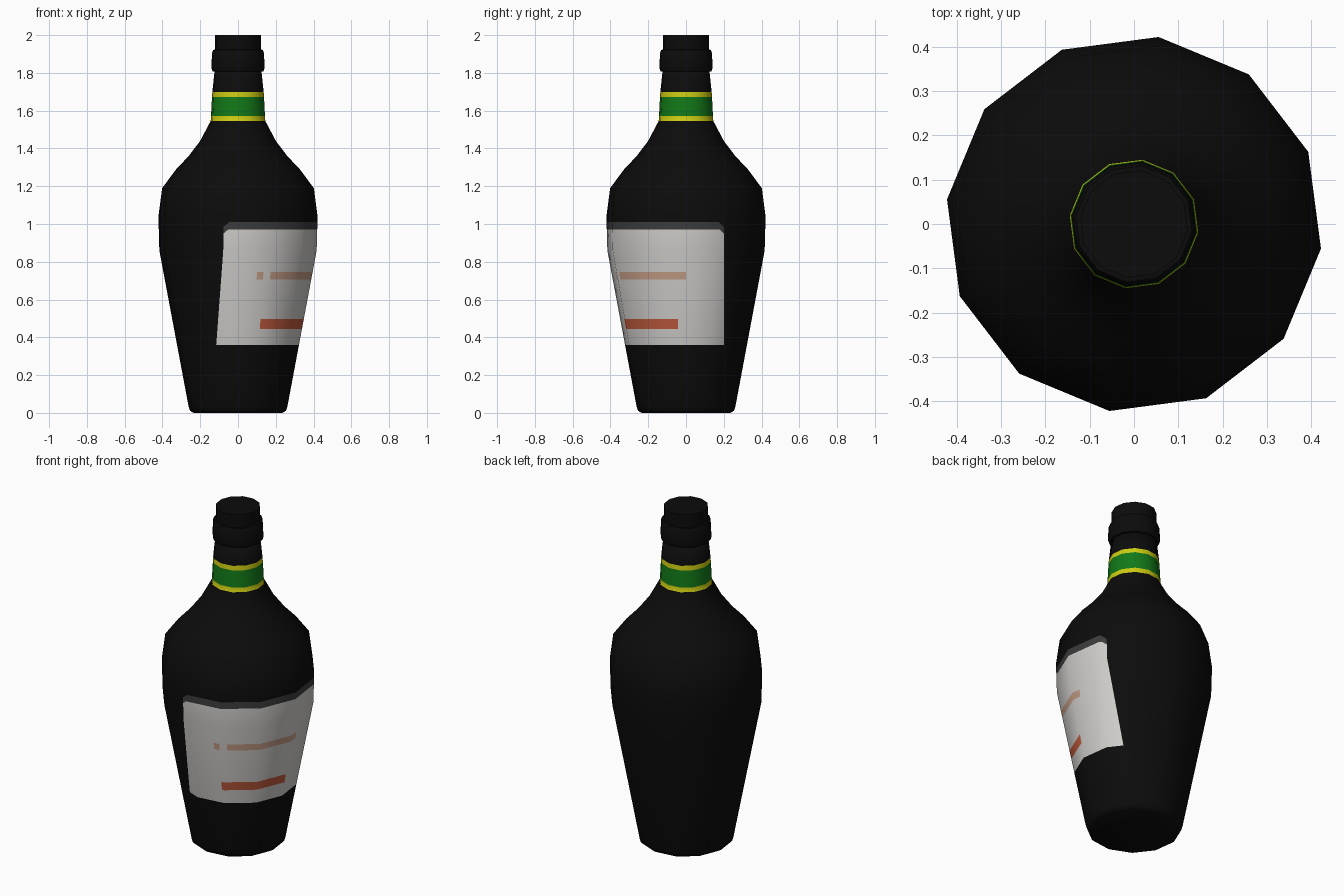
import bpy, bmesh, math
from mathutils import Vector

if "Cube" in bpy.data.objects:
    bpy.data.objects.remove(bpy.data.objects["Cube"])

SIDES, TURN = 12, math.radians(-7.5)
COLOURS = {
    "black_glass": (0.0035, 0.0035, 0.0035),
    "label_white": (0.62, 0.61, 0.59),
    "label_dark_edge": (0.045, 0.045, 0.045),
    "label_orange": (0.50, 0.10, 0.045),
    "label_tan": (0.54, 0.33, 0.235),
    "band_yellow": (0.60, 0.60, 0.006),
    "band_green": (0.006, 0.19, 0.009),
}
BLACK, WHITE, EDGE, ORANGE, TAN, YELLOW, GREEN = range(7)
mats = []
for name, c in COLOURS.items():
    m = bpy.data.materials.new(name)
    m.diffuse_color = (*c, 1)
    m.use_nodes = True
    m.node_tree.nodes["Principled BSDF"].inputs["Base Color"].default_value = m.diffuse_color
    mats.append(m)


def lathe(profile):
    """Closed 12-sided turned shape from (radius, height) pairs."""
    bm = bmesh.new()
    rings = [[bm.verts.new((r * math.cos(TURN + math.tau * i / SIDES),
                            r * math.sin(TURN + math.tau * i / SIDES), z))
              for i in range(SIDES)] for r, z in profile]
    for a, b in zip(rings, rings[1:]):
        for i in range(SIDES):
            j = (i + 1) % SIDES
            bm.faces.new((a[i], a[j], b[j], b[i]))
    bm.faces.new(rings[0][::-1])
    bm.faces.new(rings[-1])
    return bm


def finish(bm, name, angle=40):
    me = bpy.data.meshes.new(name)
    bm.to_mesh(me)
    bm.free()
    for m in mats:
        me.materials.append(m)
    me.shade_smooth()
    me.set_sharp_from_angle(angle=math.radians(angle))
    ob = bpy.data.objects.new(name, me)
    bpy.context.collection.objects.link(ob)
    return ob


def cut(bm, co, no, test):
    """Slice only the faces whose centre passes the test."""
    faces = [f for f in bm.faces if test(f.calc_center_median())]
    geom = set(faces)
    for f in faces:
        geom.update(f.edges)
        geom.update(f.verts)
    bmesh.ops.bisect_plane(bm, geom=list(geom), dist=1e-5, plane_co=co, plane_no=no)


# Bottle body with neck bands as profile rows
body = lathe([(0.237, 0), (0.257, 0.012), (0.264, 0.035), (0.42, 0.86), (0.425, 1.04),
              (0.405, 1.19), (0.33, 1.29), (0.263, 1.36), (0.202, 1.44), (0.146, 1.545),
              (0.144, 1.573), (0.139, 1.673), (0.137, 1.70), (0.124, 1.82)])

# Label outline: two upright side planes, mirrored about the label direction
AIM = Vector((math.cos(math.radians(-36)), math.sin(math.radians(-36)), 0))
SIDE = [Vector((math.cos(math.radians(a)), math.sin(math.radians(a)), 0)) for a in (90, -162)]
UP = Vector((0, 0, 1))
LOW, HIGH, WHITE_TOP, REACH = 0.36, 1.01, 0.97, 0.2
BARS = [(0.445, 0.497, -70, -7, ORANGE), (0.705, 0.745, -64, 0, TAN), (0.705, 0.745, -75, -70, TAN)]


def in_label_zone(c):
    return LOW < c.z < HIGH and c.dot(AIM) > 0


for z in (LOW, 0.445, 0.497, 0.705, 0.745, WHITE_TOP, HIGH):
    cut(body, (0, 0, z), UP, lambda c: 0.05 < c.z < 1.18)
for n in SIDE:
    cut(body, n * REACH, n, in_label_zone)
    # clipped top corners of the label and of its white field
    for top, clip in ((HIGH, 0.025), (WHITE_TOP, 0.02)):
        cut(body, n * (REACH - clip) + UP * top, (n + UP).normalized(),
            lambda c: in_label_zone(c) and c.z > 0.8)
for z0, z1, a0, a1, _ in BARS:
    for a in (a0, a1):
        t = math.radians(a)
        cut(body, (0, 0, 0), (-math.sin(t), math.cos(t), 0),
            lambda c: in_label_zone(c) and z0 < c.z < z1)


def colour(c):
    if 1.545 < c.z < 1.70:
        return GREEN if 1.573 < c.z < 1.673 else YELLOW
    d = max(c.dot(n) for n in SIDE)
    if not in_label_zone(c) or d > REACH or d + c.z > REACH + HIGH - 0.025:
        return BLACK
    if c.z > WHITE_TOP or d + c.z > REACH + WHITE_TOP - 0.02:
        return EDGE
    ang = math.degrees(math.atan2(c.y, c.x))
    for z0, z1, a0, a1, mat in BARS:
        if z0 < c.z < z1 and a0 < ang < a1:
            return mat
    return WHITE


for f in body.faces:
    f.material_index = colour(f.calc_center_median())
bottle = finish(body, "bottle_body")

# Keep the round shading across the label cuts
normals = []
for v in bottle.data.vertices:
    x, y, z = v.co
    if 0.3 < z < 1.1:
        tilt = max(-0.22 + 0.14 * z, -0.1 + 0.8 * (z - 0.86))
        normals.append((Vector((x, y, 0)).normalized() + UP * tilt).normalized())
    else:
        normals.append(Vector((0, 0, 0)))
bottle.data.normals_split_custom_set_from_vertices(normals)

# Lip ring and stopper
finish(lathe([(0.120, 1.805), (0.136, 1.808), (0.142, 1.825), (0.139, 1.905), (0.132, 1.922),
              (0.118, 1.924)]), "lip_ring")
finish(lathe([(0.122, 1.90), (0.122, 2.0)]), "stopper")
